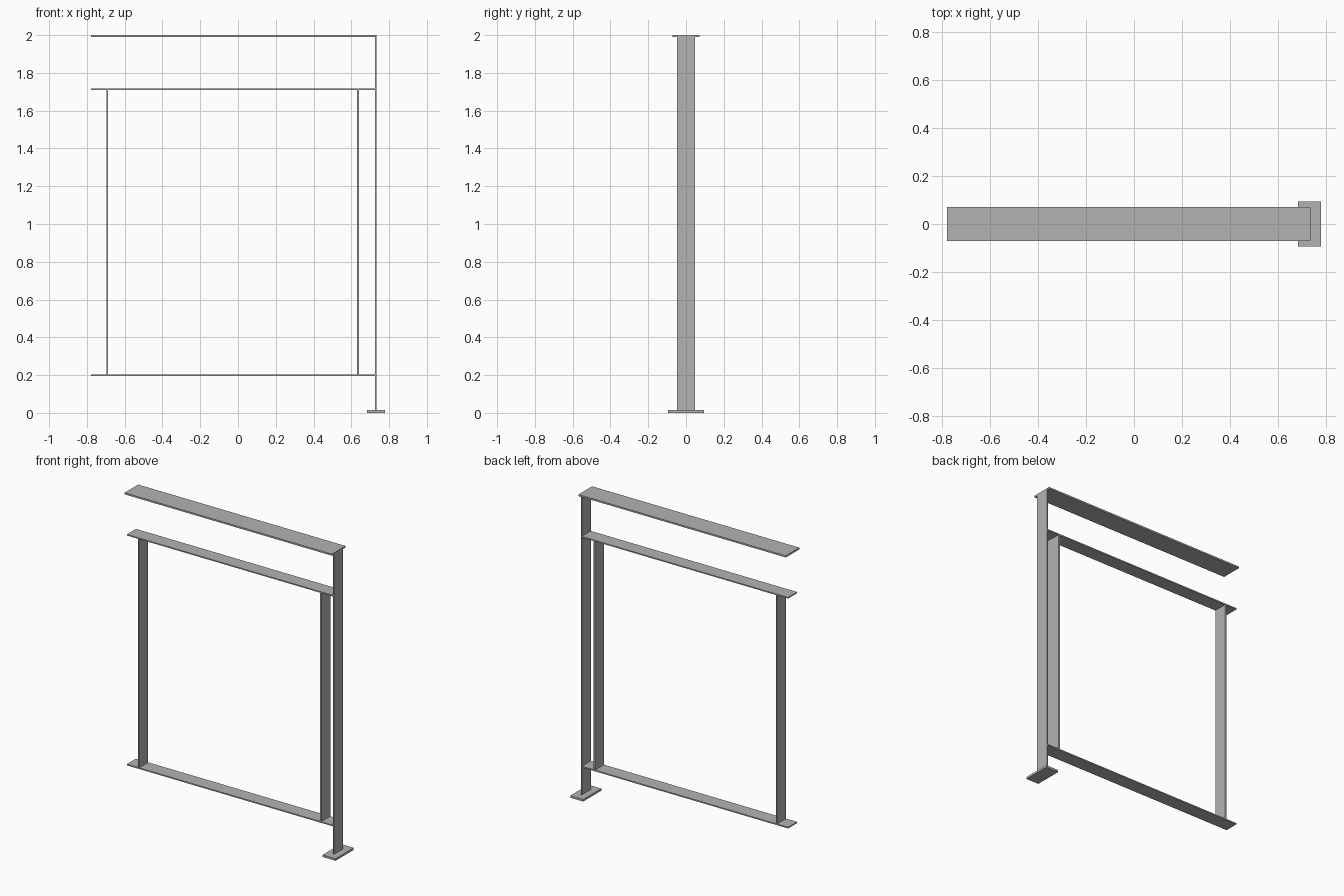
import bpy

cube = bpy.data.objects.get("Cube")
if cube:
    bpy.data.objects.remove(cube, do_unlink=True)

# Plain steel colour
steel = bpy.data.materials.new("steel grey")
steel.use_nodes = True
grey = (0.45, 0.45, 0.45, 1)
steel.diffuse_color = grey
steel.node_tree.nodes["Principled BSDF"].inputs["Base Color"].default_value = grey


def bar(name, x, z, width):
    """Flat bar between two x and two z limits, centred on y = 0."""
    bpy.ops.mesh.primitive_cube_add(
        size=1, location=((x[0] + x[1]) / 2, 0, (z[0] + z[1]) / 2))
    ob = bpy.context.object
    ob.name = name
    ob.scale = (x[1] - x[0], width, z[1] - z[0])
    bpy.ops.object.transform_apply(location=False, rotation=False, scale=True)
    ob.data.materials.append(steel)
    return ob


FLAT = 0.094          # width of the flat bars
LEFT_END = -0.777     # free end of all rails
POST = (0.726, 0.734)
LOWER = (0.195, 0.203)
UPPER = (1.709, 1.717)
TOP = (1.989, 2.0)
PLATE = (0, 0.014)

# Base plate and post
bar("base_plate", (0.683, 0.777), PLATE, 0.189)
bar("post", POST, (PLATE[1], TOP[0]), FLAT)

# Handrail and the two frame rails
bar("handrail", (LEFT_END, POST[1]), TOP, 0.141)
bar("lower_rail", (LEFT_END, POST[0]), LOWER, FLAT)
bar("upper_rail", (LEFT_END, POST[0]), UPPER, FLAT)

# Uprights between the frame rails
for name, x in (("right_upright", -0.692), ("left_upright", 0.635)):
    bar(name, (x - 0.005, x + 0.005), (LOWER[1], UPPER[0]), FLAT)
